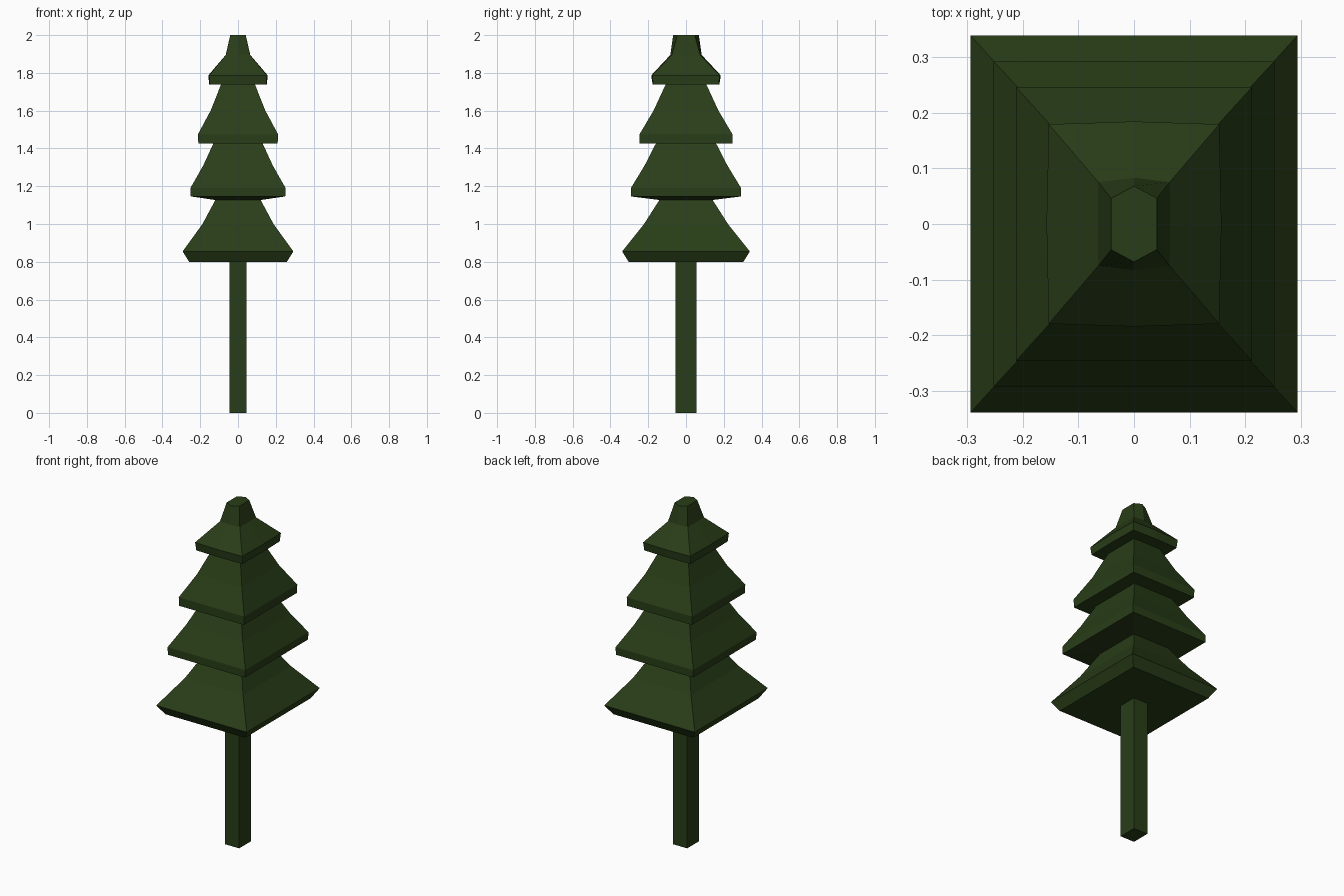
import bpy, bmesh, math

if "Cube" in bpy.data.objects:
    bpy.data.objects.remove(bpy.data.objects["Cube"])

green = bpy.data.materials.new("dark_green")
green.diffuse_color = (0.022, 0.047, 0.009, 1)
green.use_nodes = True
green.node_tree.nodes["Principled BSDF"].inputs["Base Color"].default_value = green.diffuse_color


def loft(name, rings):
    """Skin a stack of rings: (z, half x, half y, x bow, y bow)."""
    bm = bmesh.new()
    prev = None
    for z, x, y, bx, by in rings:
        outline = [(-x, -y), (0, -y - by), (x, -y), (x + bx, 0),
                   (x, y), (0, y + by), (-x, y), (-x - bx, 0)]
        ring = [bm.verts.new((px, py, z)) for px, py in outline]
        if prev is None:
            bm.faces.new(ring[::-1])
        else:
            for i in range(8):
                j = (i + 1) % 8
                bm.faces.new((prev[i], prev[j], ring[j], ring[i]))
        prev = ring
    bm.faces.new(prev)
    # merge the flat sides into single faces
    bmesh.ops.dissolve_limit(bm, angle_limit=math.radians(0.5),
                             verts=bm.verts, edges=bm.edges)
    bmesh.ops.recalc_face_normals(bm, faces=bm.faces)
    mesh = bpy.data.meshes.new(name)
    bm.to_mesh(mesh)
    bm.free()
    mesh.materials.append(green)
    obj = bpy.data.objects.new(name, mesh)
    bpy.context.collection.objects.link(obj)


# Square trunk
loft("trunk", [(0, 0.046, 0.055, 0, 0), (0.81, 0.046, 0.055, 0, 0)])

# Four stacked skirts, each flaring from the neck of the one below
loft("foliage", [
    # lowest skirt
    (0.80, 0.259, 0.304, 0, 0),
    (0.855, 0.293, 0.338, 0, 0),
    (1.00, 0.188, 0.222, 0, 0),
    (1.127, 0.120, 0.141, 0, 0),
    # second skirt
    (1.146, 0.250, 0.292, 0, 0),
    (1.19, 0.252, 0.292, 0, 0),
    (1.31, 0.184, 0.219, 0, 0),
    (1.425, 0.131, 0.160, 0, 0),
    # third skirt
    (1.426, 0.210, 0.246, 0, 0),
    (1.475, 0.212, 0.246, 0, 0),
    (1.60, 0.145, 0.172, 0, 0),
    (1.738, 0.090, 0.108, 0, 0),
    # top skirt and blunt tip
    (1.739, 0.149, 0.173, 0.004, 0.004),
    (1.787, 0.153, 0.179, 0.004, 0.005),
    (1.895, 0.064, 0.075, 0.001, 0.008),
    (2.00, 0.041, 0.046, 0, 0.022),
])
